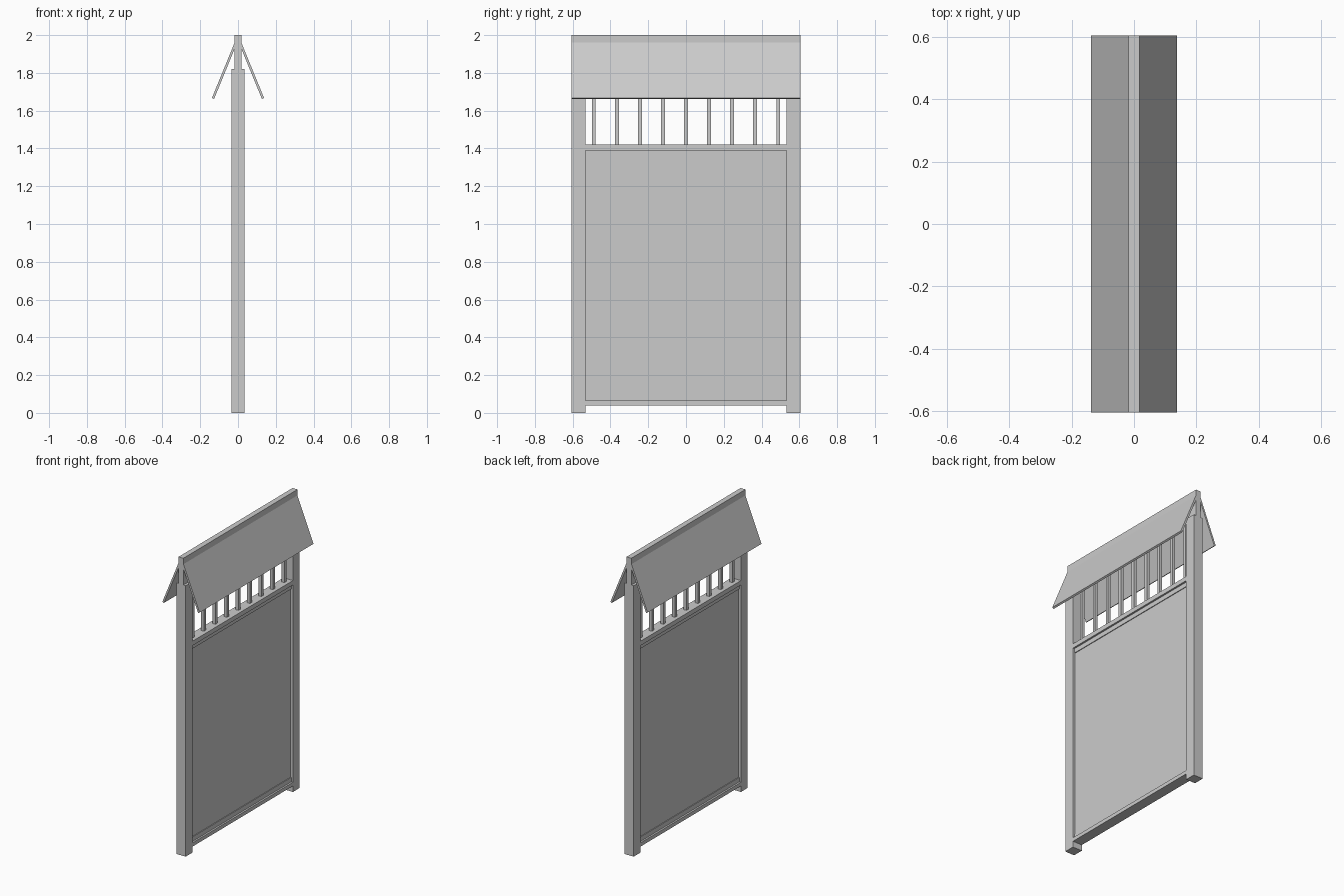
import bpy
import bmesh

cube = bpy.data.objects.get("Cube")
if cube:
    bpy.data.objects.remove(cube, do_unlink=True)

grey = bpy.data.materials.new("plain grey")
grey.use_nodes = True
grey.diffuse_color = (0.6, 0.6, 0.6, 1)
grey.node_tree.nodes["Principled BSDF"].inputs["Base Color"].default_value = grey.diffuse_color


def prism(name, profile, y0, y1):
    """Extrude an x-z outline along y."""
    bm = bmesh.new()
    face = bm.faces.new([bm.verts.new((x, y0, z)) for x, z in profile])
    out = bmesh.ops.extrude_face_region(bm, geom=[face])
    verts = [v for v in out["geom"] if isinstance(v, bmesh.types.BMVert)]
    bmesh.ops.translate(bm, verts=verts, vec=(0, y1 - y0, 0))
    bmesh.ops.recalc_face_normals(bm, faces=bm.faces)
    mesh = bpy.data.meshes.new(name)
    bm.to_mesh(mesh)
    bm.free()
    mesh.materials.append(grey)
    obj = bpy.data.objects.new(name, mesh)
    bpy.context.collection.objects.link(obj)
    return obj


def beam(name, half, y0, y1, z0, z1):
    return prism(name, [(-half, z0), (half, z0), (half, z1), (-half, z1)], y0, y1)


END = 0.605     # outer end of the frame
INNER = 0.533   # inner side of the posts
POST = 0.035    # half thickness of the frame

# Posts
beam("front_post", POST, -END, -INNER, 0, 1.82)
beam("back_post", POST, INNER, END, 0, 1.82)

# Rails, with a thinner lip stepping in to the panel
beam("bottom_rail", POST, -INNER, INNER, 0.04, 0.065)
beam("bottom_lip", 0.023, -INNER, INNER, 0.065, 0.095)
beam("panel", 0.018, -INNER, INNER, 0.095, 1.36)
beam("top_lip", 0.023, -INNER, INNER, 1.36, 1.39)
beam("top_rail", POST, -INNER, INNER, 1.39, 1.42)

# Slats in the opening under the roof
for i in range(9):
    y = (i - 4) * 0.122
    beam(f"slat_{i + 1}", 0.01, y - 0.01, y + 0.01, 1.42, 1.83)

# Ridge board
beam("ridge_board", 0.018, -END, END, 1.82, 2.0)

# Sloping roof boards
for name, s in (("left_roof_board", 1), ("right_roof_board", -1)):
    outline = [(0.016, 1.965), (0.138, 1.667), (0.127, 1.661), (0.016, 1.932)]
    prism(name, [(s * x, z) for x, z in outline], -END, END)
